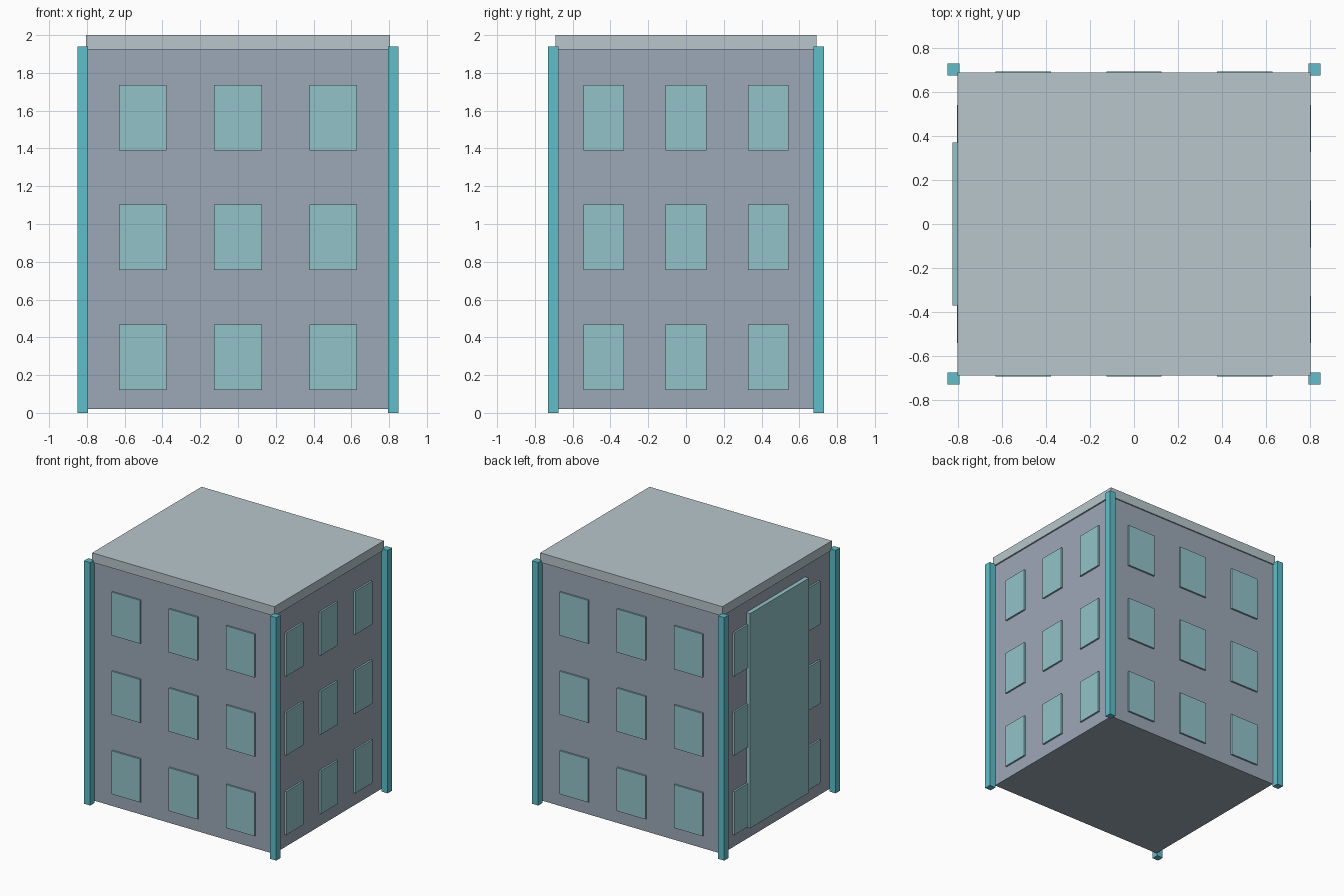
import bpy

old = bpy.data.objects.get("Cube")
if old:
    bpy.data.objects.remove(old, do_unlink=True)


def material(name, rgb):
    """Flat material from sRGB bytes, stored as linear values."""
    lin = [((c / 255 + 0.055) / 1.055) ** 2.4 for c in rgb]
    mat = bpy.data.materials.new(name)
    mat.use_nodes = True
    mat.diffuse_color = (*lin, 1)
    bsdf = mat.node_tree.nodes["Principled BSDF"]
    bsdf.inputs["Base Color"].default_value = (*lin, 1)
    bsdf.inputs["Roughness"].default_value = 0.8
    return mat


WALL = material("slate grey wall", (156, 168, 183))
GLASS = material("pale aqua glass", (146, 196, 201))
POST = material("turquoise post", (93, 191, 203))
ROOF = material("light grey roof", (183, 198, 203))


def box(name, low, high, mat):
    """Box spanning two opposite corners."""
    centre = [(a + b) / 2 for a, b in zip(low, high)]
    bpy.ops.mesh.primitive_cube_add(size=1, location=centre)
    obj = bpy.context.object
    obj.name = name
    obj.scale = [b - a for a, b in zip(low, high)]
    bpy.ops.object.transform_apply(location=False, rotation=False, scale=True)
    obj.data.materials.append(mat)
    return obj


# Main body and flat roof slab
WX, WY = 0.793, 0.68
box("building_body", (-WX, -WY, 0.02), (WX, WY, 1.925), WALL)
box("roof_slab", (-0.805, -0.69, 1.925), (0.805, 0.69, 2.0), ROOF)

# Corner posts
for sx, side in ((-1, "right"), (1, "left")):
    for sy, end in ((-1, "front"), (1, "back")):
        cx, cy = sx * 0.822, sy * 0.703
        box(f"{end}_{side}_post", (cx - 0.027, cy - 0.027, 0),
            (cx + 0.027, cy + 0.027, 1.94), POST)

# Three storeys of three windows on every wall, standing slightly proud
for floor, z in enumerate((0.295, 0.93, 1.562)):
    z0, z1 = z - 0.173, z + 0.173
    for col in (-1, 0, 1):
        x, y = col * 0.505, col * 0.435
        tag = f"{floor + 1}_{col + 2}"
        for s, end, side in ((-1, "front", "right"), (1, "back", "left")):
            box(f"{end}_window_{tag}", (x - 0.126, s * WY - 0.014, z0),
                (x + 0.126, s * WY + 0.014, z1), GLASS)
            box(f"{side}_window_{tag}", (s * WX - 0.014, y - 0.108, z0),
                (s * WX + 0.014, y + 0.108, z1), GLASS)

# Tall glazed panel on the right-hand wall
box("tall_glass_panel", (-0.827, -0.372, 0.115), (-WX + 0.01, 0.372, 1.83), GLASS)
